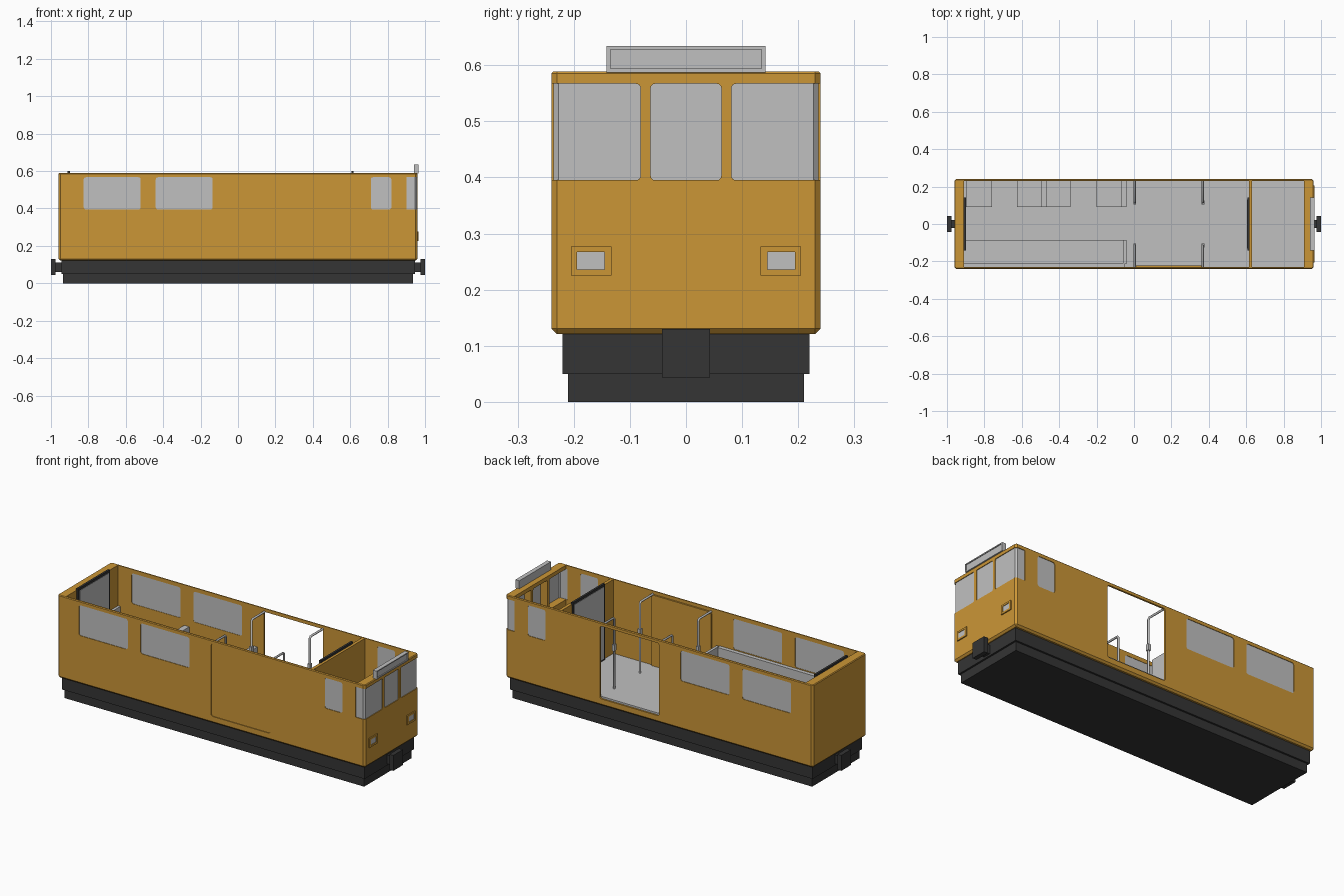
import bpy, bmesh, math
from mathutils import Vector

if "Cube" in bpy.data.objects:
    bpy.data.objects.remove(bpy.data.objects["Cube"])


def material(name, rgb):
    m = bpy.data.materials.new(name)
    m.diffuse_color = (*rgb, 1)
    m.use_nodes = True
    m.node_tree.nodes["Principled BSDF"].inputs["Base Color"].default_value = m.diffuse_color
    return m


ORANGE = material("orange_paint", (0.60, 0.305, 0.037))
GREY = material("light_grey", (0.53, 0.53, 0.53))
DARK = material("dark_underframe", (0.035, 0.035, 0.035))


def finish(name, bm, mat):
    bmesh.ops.recalc_face_normals(bm, faces=bm.faces)
    me = bpy.data.meshes.new(name)
    bm.to_mesh(me)
    bm.free()
    me.materials.append(mat)
    ob = bpy.data.objects.new(name, me)
    bpy.context.collection.objects.link(ob)
    return ob


def box(name, x, y, z, mat, bevel=0):
    """Box from (min, max) ranges."""
    bm = bmesh.new()
    bmesh.ops.create_cube(bm, size=1)
    for v in bm.verts:
        v.co = Vector([(r[0] + r[1]) / 2 + c * (r[1] - r[0]) for r, c in zip((x, y, z), v.co)])
    if bevel:
        bmesh.ops.bevel(bm, geom=bm.edges[:], offset=bevel, segments=1, affect='EDGES')
    return finish(name, bm, mat)


def prism(name, pts, axis, a, b, mat):
    """Extrude a 2D outline along axis from a to b."""
    bm = bmesh.new()
    place = {'X': lambda u, v, w: (w, u, v), 'Y': lambda u, v, w: (u, w, v), 'Z': lambda u, v, w: (u, v, w)}[axis]
    face = bm.faces.new([bm.verts.new(place(u, v, a)) for u, v in pts])
    ext = bmesh.ops.extrude_face_region(bm, geom=[face])
    shift = Vector(place(0, 0, b - a))
    for v in ext['geom']:
        if isinstance(v, bmesh.types.BMVert):
            v.co += shift
    return finish(name, bm, mat)


def rounded(u, v, r, seg=4):
    pts = []
    corners = ((u[1] - r, v[1] - r), (u[0] + r, v[1] - r), (u[0] + r, v[0] + r), (u[1] - r, v[0] + r))
    for i, (cu, cv) in enumerate(corners):
        for k in range(seg + 1):
            t = math.pi / 2 * (i + k / seg)
            pts.append((cu + r * math.cos(t), cv + r * math.sin(t)))
    return pts


def tube(name, pts, r, mat):
    cu = bpy.data.curves.new(name, 'CURVE')
    cu.dimensions = '3D'
    cu.bevel_depth = r
    cu.bevel_resolution = 2
    cu.use_fill_caps = True
    sp = cu.splines.new('POLY')
    sp.points.add(len(pts) - 1)
    for p, c in zip(sp.points, pts):
        p.co = (*c, 1)
    cu.materials.append(mat)
    ob = bpy.data.objects.new(name, cu)
    bpy.context.collection.objects.link(ob)


def cut(target, cutters):
    for c in cutters:
        mod = target.modifiers.new("cut", 'BOOLEAN')
        mod.operation = 'DIFFERENCE'
        mod.solver = 'EXACT'
        mod.object = c
    bpy.context.view_layer.update()
    dg = bpy.context.evaluated_depsgraph_get()
    me = bpy.data.meshes.new_from_object(target.evaluated_get(dg))
    target.modifiers.clear()
    target.data = me
    for c in cutters:
        bpy.data.objects.remove(c)


FLOOR = 0.17
SILL, HEAD = 0.395, 0.567
SIDE_WINDOWS = ((-0.825, -0.52), (-0.44, -0.135), (0.71, 0.82))
DOOR = rounded((0.0, 0.37), (0.16, 0.57), 0.012)

# Underframe steps and couplers
box("lower_underframe", (-0.935, 0.935), (-0.21, 0.21), (0, 0.052), DARK)
box("upper_underframe", (-0.945, 0.945), (-0.22, 0.22), (0.05, 0.125), DARK)
for s in (-1, 1):
    box("coupler_neck", sorted((s * 0.93, s * 0.98)), (-0.022, 0.022), (0.06, 0.11), DARK)
    box("coupler_head", sorted((s * 0.975, s * 1.0)), (-0.043, 0.043), (0.043, 0.13), DARK)

# Roofless body shell with window and door openings
body = box("body_shell", (-0.96, 0.96), (-0.24, 0.24), (0.121, 0.595), ORANGE, 0.01)
cutters = [box("interior_cutter", (-0.91, 0.91), (-0.23, 0.23), (0.16, 0.7), ORANGE),
           box("top_cutter", (-1.1, 1.1), (-0.5, 0.5), (0.589, 0.8), ORANGE),
           prism("door_cutter", DOOR, 'Y', -0.3, 0.3, ORANGE),
           prism("cab_window_cutter", rounded((-0.063, 0.063), (SILL, HEAD), 0.008), 'X', 0.88, 1.1, ORANGE)]
for x in SIDE_WINDOWS:
    cutters.append(prism("window_cutter", rounded(x, (SILL, HEAD), 0.012), 'Y', -0.3, 0.3, ORANGE))
for s in (-1, 1):
    y = sorted((s * 0.081, s * 0.32))
    cutters.append(prism("corner_window_cutter", rounded(y, (SILL, HEAD), 0.008), 'X', 0.902, 1.1, ORANGE))
cut(body, cutters)

# Side glass
for s in (-1, 1):
    for x in SIDE_WINDOWS:
        prism("side_window", rounded(x, (SILL, HEAD), 0.012), 'Y', s * 0.232, s * 0.237, GREY)

# Wraparound cab glass, a thin U in plan
outer = [(0.902, 0.236), (0.947, 0.236), (0.956, 0.227)]
inner = [(0.902, 0.232), (0.945, 0.232), (0.952, 0.225)]
u_plan = (outer + [(x, -y) for x, y in reversed(outer)] + [(x, -y) for x, y in inner]
          + list(reversed(inner)))
prism("cab_glass", u_plan, 'Z', SILL, HEAD, GREY)

# Closed door on the front side, the back side stays open
prism("closed_door", DOOR, 'Y', -0.236, -0.221, ORANGE)

# Floor and cab partition
box("floor", (-0.91, 0.91), (-0.231, 0.231), (0.155, FLOOR), GREY)
box("cab_partition", (0.614, 0.632), (-0.231, 0.231), (FLOOR, 0.588), ORANGE)

# End doors: dark frame with grey panel
for name, x in (("end_door", -0.911), ("cab_door", 0.606)):
    box(name + "_frame", (x, x + 0.012), (-0.142, 0.142), (FLOOR, 0.60), DARK)
    box(name + "_panel", (x + 0.008, x + 0.014) if x < 0 else (x - 0.002, x + 0.004),
        (-0.13, 0.13), (FLOOR + 0.01, 0.586), GREY)

# Long bench on the front side
box("bench_seat", (-0.91, -0.05), (-0.231, -0.085), (FLOOR, 0.265), GREY)
box("bench_back", (-0.91, -0.05), (-0.231, -0.208), (0.26, 0.39), GREY)
box("bench_end_panel", (-0.055, -0.04), (-0.215, -0.085), (FLOOR, 0.395), GREY)

# Cross seats on the back side: seat range, back range
for seat, back in (((-0.905, -0.76), (-0.91, -0.895)), ((-0.625, -0.49), (-0.497, -0.48)),
                   ((-0.482, -0.34), (-0.482, -0.465)), ((-0.2, -0.06), (-0.07, -0.04))):
    box("cross_seat", seat, (0.09, 0.231), (FLOOR, 0.265), GREY)
    box("cross_seat_back", back, (0.09, 0.231), (FLOOR, 0.36), GREY)

# Door grab poles with arms to the wall
for s in (-1, 1):
    for x in (0.004, 0.368):
        tube("grab_pole", [(x, s * 0.115, FLOOR), (x, s * 0.115, 0.562), (x, s * 0.123, 0.57), (x, s * 0.232, 0.57)],
             0.006, GREY)
        box("pole_handle", (x - 0.008, x + 0.008), sorted((s * 0.105, s * 0.125)), (0.385, 0.42), GREY)

# Headlights: frame with recessed lamp
for s in (-1, 1):
    frame = box("headlight_frame", (0.95, 0.966), sorted((s * 0.133, s * 0.205)), (0.225, 0.277), ORANGE)
    ys = sorted((s * 0.145, s * 0.194))
    cut(frame, [box("lamp_cutter", (0.961, 1.0), ys, (0.236, 0.267), ORANGE)])
    box("headlight_lamp", (0.955, 0.963), ys, (0.236, 0.267), GREY)

# Destination board above the cab with a recessed face
board = box("destination_board", (0.942, 0.966), (-0.142, 0.142), (0.587, 0.634), GREY)
cut(board, [box("board_cutter", (0.962, 1.0), (-0.135, 0.135), (0.594, 0.628), GREY)])
